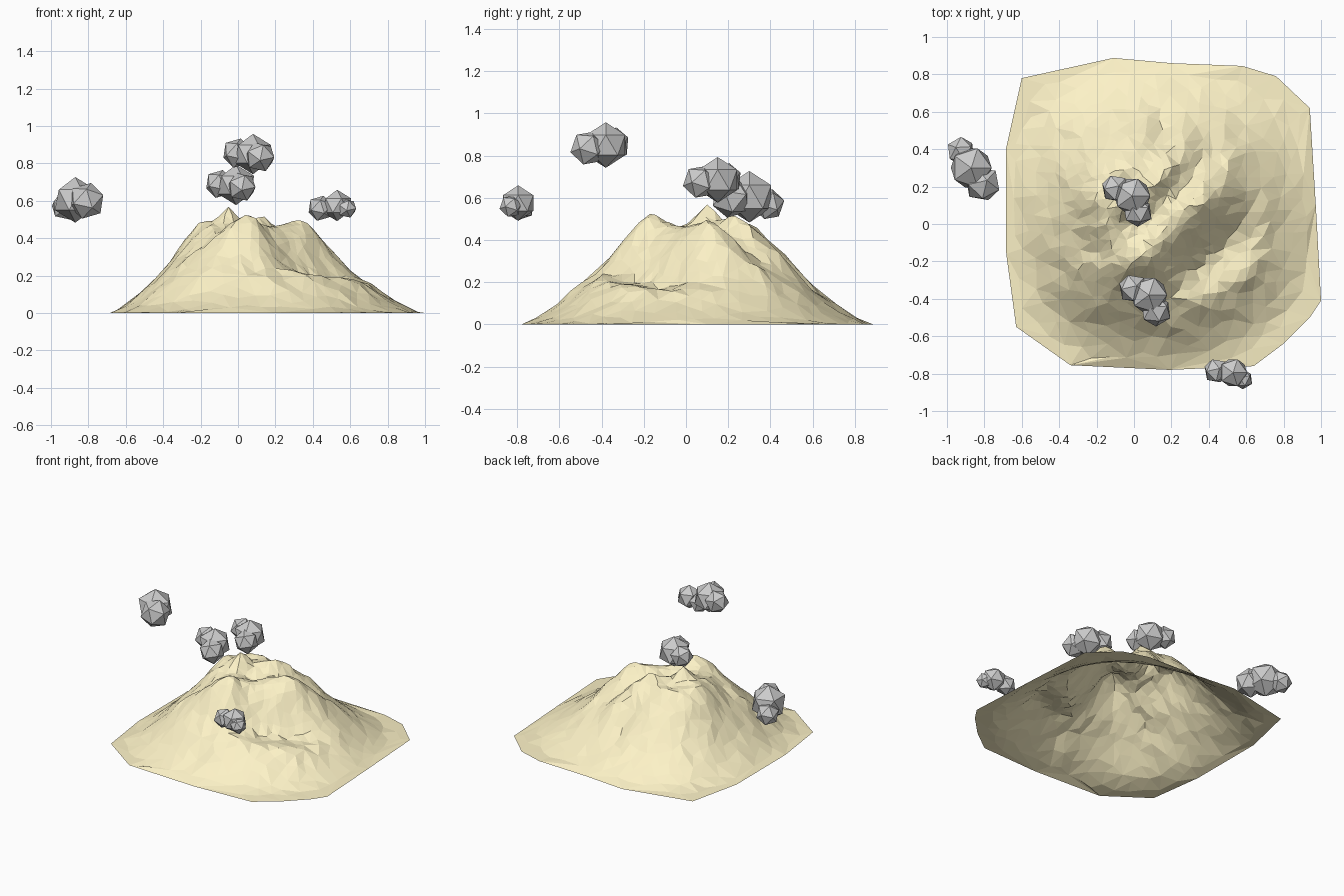
import bpy, bmesh, math, random
from mathutils import Vector, Matrix, noise, geometry

if "Cube" in bpy.data.objects:
    bpy.data.objects.remove(bpy.data.objects["Cube"])

random.seed(7)

# Base outline of the mountain, counter-clockwise
OUTLINE = [Vector(p) for p in [
    (-.63, -.55), (-.34, -.755), (.19, -.78), (.64, -.76), (.8, -.64), (.94, -.5),
    (1, -.41), (.972, .1), (.94, .62), (.76, .79), (.58, .845), (.2, .86),
    (-.11, .888), (-.6, .78), (-.685, .4), (-.683, -.16)]]
CENTRE = Vector((.05, .05))
# Slope profile: fraction of the way to the outline -> height
PROFILE = [(0, .475), (.2, .475), (.3, .475), (.37, .455), (.48, .36), (.6, .25),
           (.7, .165), (.82, .08), (.91, .035), (1, 0)]
# Bumps and hollows: x, y, height, direction in degrees, length, width
FEATURES = [
    (-.05, .1, .085, 60, .05, .04), (.14, .23, .06, 20, .08, .06),
    (.04, -.17, .05, 20, .07, .05), (.08, .03, -.05, 30, .06, .05),
    (.33, .1, .02, 30, .15, .06), (-.22, .2, .025, 90, .12, .08),
    (-.2, -.13, -.07, -50, .12, .08), (.29, .25, -.1, 45, .14, .055),
    (.12, .42, -.07, 70, .13, .045), (.13, -.36, .03, -70, .15, .05)]
# Hollow with a shelf on the front right flank
BOWL = (.38, -.17, -.2, 34, .21, .1)
SHELF = .165


def spread(p):
    """Fraction of the way from the centre to the outline."""
    t = 0
    for a, b in zip(OUTLINE, OUTLINE[1:] + OUTLINE[:1]):
        n = Vector((b.y - a.y, a.x - b.x))
        t = max(t, n.dot(p - CENTRE) / n.dot(a - CENTRE))
    return t


def bump(p, feature):
    x, y, h, deg, length, width = feature
    a = math.radians(deg)
    d = p - Vector((x, y))
    u = (d.x * math.cos(a) + d.y * math.sin(a)) / length
    v = (d.y * math.cos(a) - d.x * math.sin(a)) / width
    return h * math.exp(-.5 * (u * u + v * v))


def height(p):
    # rounded cone, easing into the squarish outline near the foot
    d = p - CENTRE
    cone = math.hypot(d.x / (.93 if d.x > 0 else .73), d.y / .83)
    t = min(.25 * spread(p) + .75 * cone, .985)
    z = 0
    for (t0, z0), (t1, z1) in zip(PROFILE, PROFILE[1:]):
        if t0 <= t <= t1:
            z = z0 + (z1 - z0) * (t - t0) / (t1 - t0)
    fade = min(1, (1 - t) * 3)
    z += fade * sum(bump(p, f) for f in FEATURES)
    z = max(z + fade * bump(p, BOWL), min(z, SHELF))
    z += fade * .022 * noise.noise(Vector((p.x * 6, p.y * 6, 3)))
    z += fade * .02 * noise.noise(Vector((p.x * 15, p.y * 15, 8)))
    return max(z, .004)


# Mountain: irregular triangulated open shell, finer towards the summit
points = [Vector((p[0], p[1])) for p in [(-.05, .1), (.04, -.17), (.14, .23)]]
for _ in range(9000):
    p = Vector((random.uniform(-.7, 1), random.uniform(-.8, .9)))
    t = spread(p)
    gap = .03 + .055 * t * t
    if t < .95 and all((p - q).length > gap for q in points):
        points.append(p)
n = len(OUTLINE)
res = geometry.delaunay_2d_cdt(OUTLINE + points, [(i, (i + 1) % n) for i in range(n)],
                               [], 1, 1e-5)
verts = [(v.x, v.y, 0 if spread(v) > .985 else height(v)) for v in res[0]]
mesh = bpy.data.meshes.new("mountain")
mesh.from_pydata(verts, [], [list(f) for f in res[2]])
bm = bmesh.new()
bm.from_mesh(mesh)
for f in bm.faces:
    f.normal_update()
    if f.normal.z < 0:
        f.normal_flip()
bm.to_mesh(mesh)
bm.free()
sand = bpy.data.materials.new("sand")
sand.diffuse_color = (.98, .89, .57, 1)
sand.use_nodes = True
sand.node_tree.nodes["Principled BSDF"].inputs["Base Color"].default_value = sand.diffuse_color
mesh.materials.append(sand)
bpy.context.collection.objects.link(bpy.data.objects.new("mountain", mesh))

# Clouds: three overlapping icosahedra each (x, y, z, radius)
CLOUDS = {
    "cloud_left": [(-.87, .3, .605, .122), (-.81, .215, .6, .1), (-.925, .39, .57, .078)],
    "cloud_summit": [(-.01, .15, .685, .108), (-.1, .19, .69, .078), (.02, .065, .675, .082)],
    "cloud_high": [(.08, -.38, .85, .108), (-.005, -.345, .855, .082), (.118, -.465, .835, .085)],
    "cloud_front": [(.53, -.795, .575, .084), (.44, -.785, .56, .07), (.582, -.83, .56, .055)],
}
for name, puffs in CLOUDS.items():
    bm = bmesh.new()
    for i, (x, y, z, r) in enumerate(puffs):
        turn = Matrix.Rotation(i * .9, 4, 'X') @ Matrix.Rotation(i * 1.3, 4, 'Z')
        bmesh.ops.create_icosphere(bm, subdivisions=1, radius=r,
                                   matrix=Matrix.Translation((x, y, z)) @ turn)
    me = bpy.data.meshes.new(name)
    bm.to_mesh(me)
    bm.free()
    bpy.context.collection.objects.link(bpy.data.objects.new(name, me))
